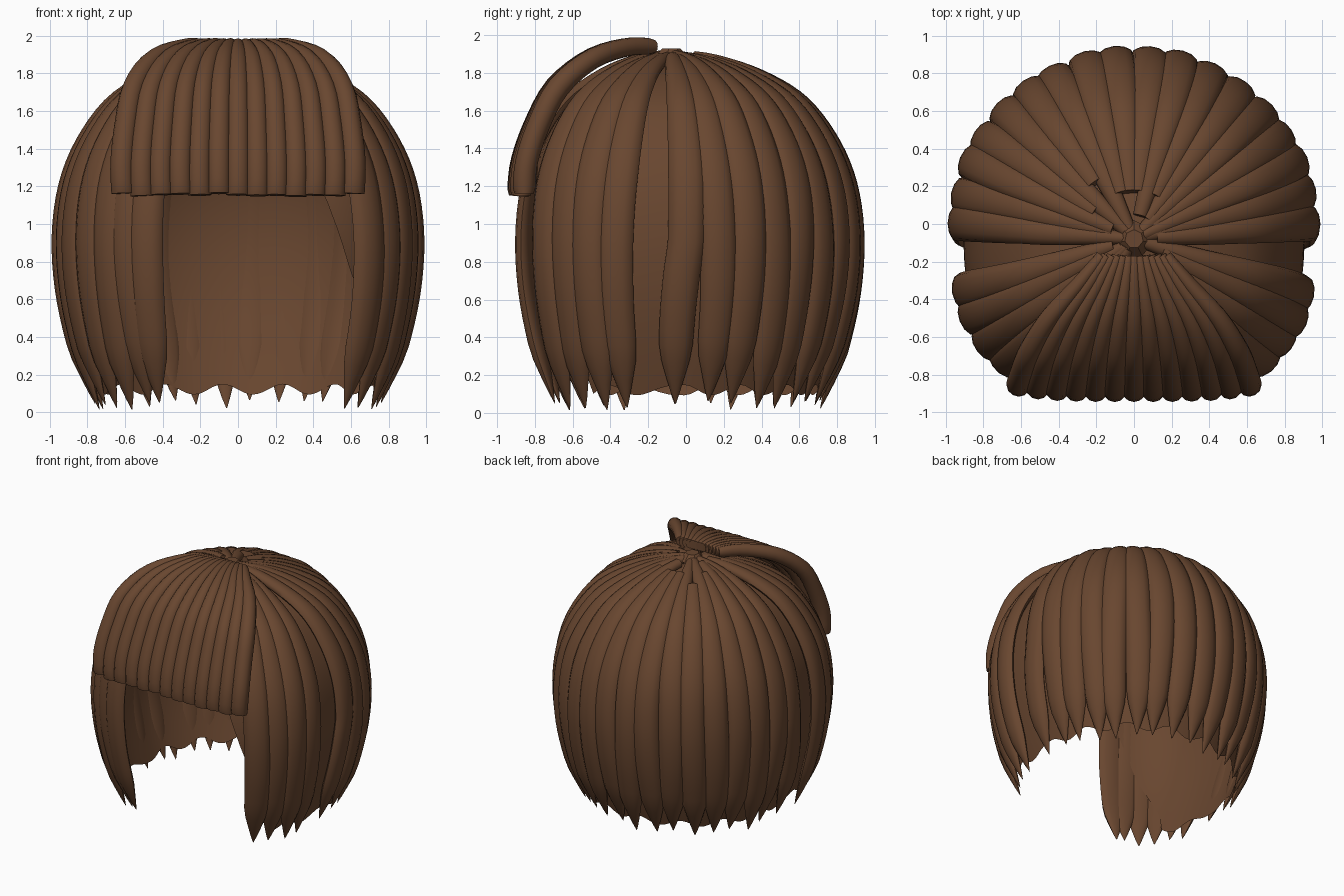
import bpy, bmesh, math, random
from mathutils import Vector

random.seed(4)
cube = bpy.data.objects.get("Cube")
if cube:
    bpy.data.objects.remove(cube, do_unlink=True)

brown = bpy.data.materials.new("hair_brown")
brown.use_nodes = True
color = (0.14, 0.062, 0.029, 1)
brown.diffuse_color = color
brown.node_tree.nodes["Principled BSDF"].inputs["Base Color"].default_value = color

CROWN = Vector((0, -0.08, 0))
# Outer profile of the hair: reach from crown to rim, and height
PROFILE = [(0.03, 1.935), (0.24, 1.905), (0.48, 1.82), (0.7, 1.68), (0.86, 1.47),
           (0.96, 1.23), (1, 0.95), (0.985, 0.65), (0.925, 0.35), (0.82, 0)]
# Half angle of the face opening at each profile point
OPENING = [(a,) for a in (0, 0, 0, 0, 0, 18, 26, 34, 46, 57)]
# Fringe centre line: half spread, depth, height
FRINGE = [(0.17, -0.17, 1.94), (0.29, -0.32, 1.935), (0.45, -0.51, 1.87), (0.555, -0.69, 1.72),
          (0.595, -0.8, 1.52), (0.615, -0.87, 1.32), (0.61, -0.888, 1.155)]


def spline(points, t):
    """Smooth curve through the points, t from 0 to 1."""
    last = len(points) - 1
    x = min(max(t, 0), 1) * last
    i = min(int(x), last - 1)
    u = x - i
    p0, p1, p2, p3 = (points[min(max(i + k, 0), last)] for k in (-1, 0, 1, 2))
    return [b + 0.5 * u * (c - a + u * (2 * a - 5 * b + 4 * c - d + u * (3 * (b - c) + d - a)))
            for a, b, c, d in zip(p0, p1, p2, p3)]


def rim(a):
    """Plan outline, rounder at the back and squarer at the front."""
    c, s = math.cos(a), math.sin(a)
    k = 1 if s >= 0 else 2 / 2.8
    return Vector((0.985 * math.copysign(abs(c) ** k, c),
                   0.945 * math.copysign(abs(s) ** k, s), 0))


def outer(a, t):
    f, z = spline(PROFILE, t)
    p = CROWN.lerp(rim(a), f)
    p.z = z
    return p


def frame(a, t, inset):
    """Point under the hair surface, with its sideways and outward directions."""
    side = (rim(a + 0.06) - rim(a - 0.06)).normalized()
    along = outer(a, min(t + 0.01, 1)) - outer(a, max(t - 0.01, 0))
    out = along.cross(side).normalized()
    return outer(a, t) - out * inset, side, out


def finish(name, bm, angle=50):
    bmesh.ops.recalc_face_normals(bm, faces=bm.faces)
    mesh = bpy.data.meshes.new(name)
    bm.to_mesh(mesh)
    bm.free()
    obj = bpy.data.objects.new(name, mesh)
    bpy.context.collection.objects.link(obj)
    mesh.materials.append(brown)
    bpy.ops.object.select_all(action='DESELECT')
    bpy.context.view_layer.objects.active = obj
    obj.select_set(True)
    bpy.ops.object.shade_smooth_by_angle(angle=math.radians(angle))


def skin(bm, rows, closed):
    rows = [[bm.verts.new(p) for p in row] for row in rows]
    n = len(rows[0])
    for r, q in zip(rows, rows[1:]):
        for i in range(n if closed else n - 1):
            j = (i + 1) % n
            bm.faces.new((r[i], r[j], q[j], q[i]))
    return rows


def tube(name, sections, sides=12):
    """Lofted lock from (centre, side, out, half width, outer depth, inner depth)."""
    bm = bmesh.new()
    turns = [2 * math.pi * i / sides for i in range(sides)]
    rows = skin(bm, [[c + s * w * math.cos(v) + o * math.sin(v) * (d if math.sin(v) > 0 else e)
                      for v in turns] for c, s, o, w, d, e in sections], True)
    bm.faces.new(rows[0])
    bm.faces.new(rows[-1])
    finish(name, bm)


def strand(name, degrees, start, length):
    """Tapered lock running from the crown down to a pointed tip."""
    phase = random.uniform(0, 6.28)
    inset = random.uniform(0.046, 0.056)
    sections = []
    steps = 36
    for i in range(steps + 1):
        t = start + (1 - start) * i / steps
        a = math.radians(degrees + 1.1 * math.sin(7 * t + phase) * t)
        c, s, o = frame(a, t, inset)
        if c.z < 1:
            c.z = 1 - (1 - c.z) * length
        c.z = max(c.z, 0.002)
        f = spline(PROFILE, t)[0]
        tip = min(1, max(0.03, (1 - t) / 0.09))
        drop = 1 - 0.12 * max(0, (t - 0.75) / 0.25)
        sections.append((c, s, o, min(0.098, 0.03 + 0.072 * f) * tip * drop,
                         (0.035 + 0.02 * f) * tip, 0.03 * tip))
    tube(name, sections)


# Inner cap with a face opening and a scalloped hem
bm = bmesh.new()
rows = []
for i in range(41):
    s = i / 40
    row = []
    for j in range(97):
        gap = max(0, spline(OPENING, s)[0])
        a = math.radians(-90 + gap + (360 - 2 * gap) * j / 96)
        hem = 0.12 + 0.027 * math.cos(15 * a)
        t = s * (1 - hem / 0.35 / 9)
        row.append(frame(a, t, 0.08)[0])
    rows.append(row)
skin(bm, rows, False)
bmesh.ops.remove_doubles(bm, verts=bm.verts, dist=0.0005)
finish("inner_cap", bm)

# Locks around the back and both sides
for i in range(18):
    strand(f"back_strand_{i + 1}", 180 * i / 17, random.choice((0.02, 0.06, 0.12, 0.17)),
           random.uniform(0.95, 1))
for i, d in enumerate((16, 26, 38, 50)):
    strand(f"left_side_strand_{i + 1}", -d, random.uniform(0.02, 0.1), random.uniform(0.96, 1))
for i, d in enumerate((16, 26, 38, 50, 59, 66)):
    strand(f"right_side_strand_{i + 1}", 180 + d, random.uniform(0.02, 0.1),
           1 if i == 0 else random.uniform(0.96, 1))

# Fringe of parallel locks fanning out over the forehead
COUNT = 13
for i in range(COUNT):
    u = 2 * i / (COUNT - 1) - 1
    lift = random.uniform(-0.008, 0.008)

    def fringe_point(t):
        x, y, z = spline(FRINGE, t)
        return Vector((x * u, y + 0.03 * u ** 4 * t, z + lift * t))

    sections = []
    for k in range(23):
        t = k / 22
        along = fringe_point(min(t + 0.01, 1)) - fringe_point(max(t - 0.01, 0))
        out = along.cross(Vector((1, 0, 0))).normalized()
        side = out.cross(along).normalized()
        spread = spline(FRINGE, t)[0]
        depth = (0.042 + 0.018 * min(1, 2 * t)) * (0.85 if k in (0, 22) else 1)
        sections.append((fringe_point(t), side, out, 0.02 + 0.07 * spread, depth, depth))
    tube(f"fringe_strand_{i + 1}", sections)

# Small whorl where the locks meet
bm = bmesh.new()
bmesh.ops.create_cone(bm, cap_ends=True, segments=7, radius1=0.1, radius2=0.05, depth=0.05)
bmesh.ops.translate(bm, verts=bm.verts, vec=(0, -0.08, 1.905))
finish("crown_whorl", bm, 30)
